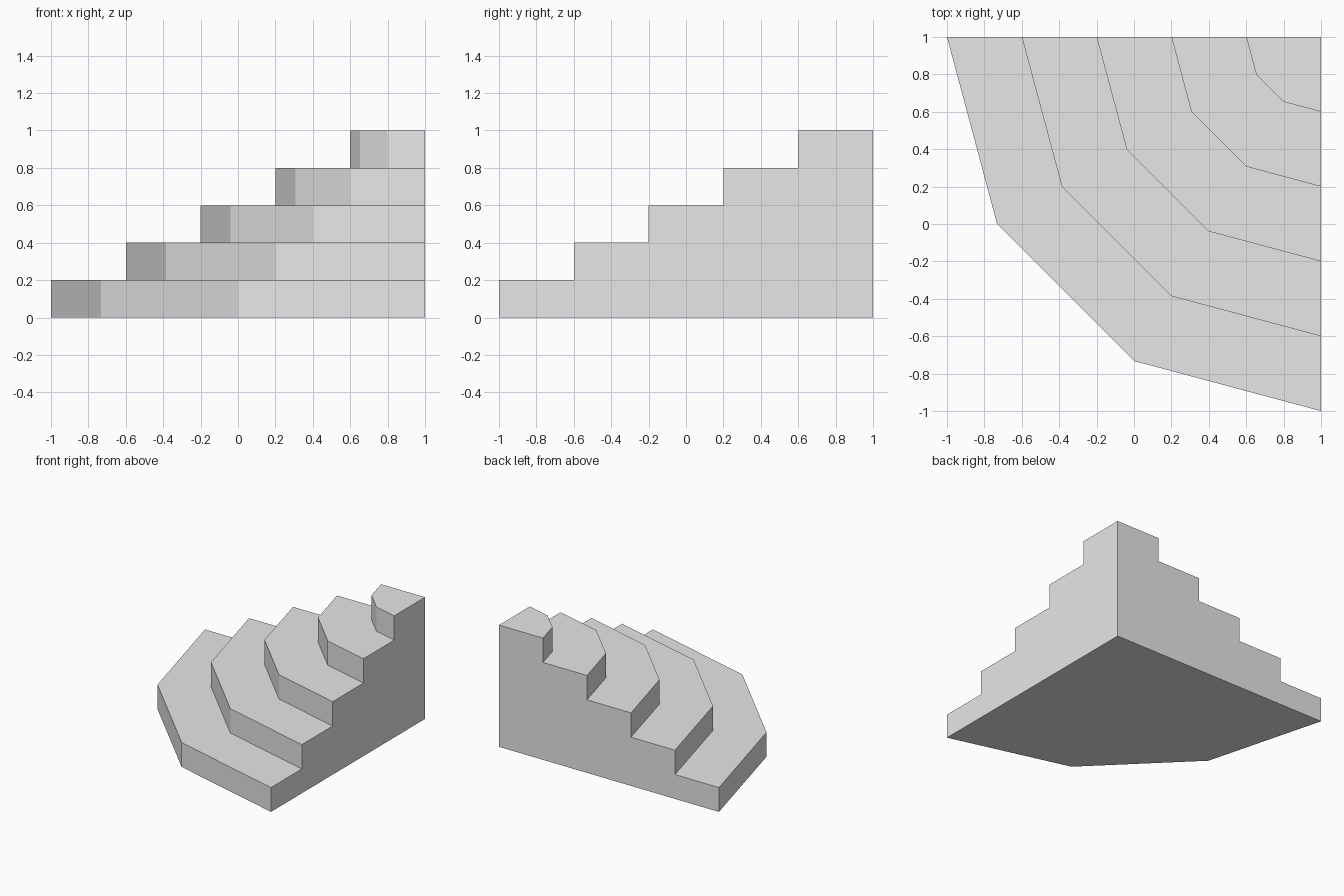
import bpy
import bmesh
from math import cos, sin, radians

cube = bpy.data.objects.get("Cube")
if cube:
    bpy.data.objects.remove(cube, do_unlink=True)

STEPS = 5
RISE = 0.2
TREAD = 0.4
SEGMENTS = 3      # flat sides in each quarter turn
CORNER = 1.0      # x and y of the upright back corner

stone = bpy.data.materials.new("light_grey")
stone.use_nodes = True
grey = (0.8, 0.8, 0.8, 1)
stone.diffuse_color = grey
stone.node_tree.nodes["Principled BSDF"].inputs["Base Color"].default_value = grey

bm = bmesh.new()


def arc(radius, z):
    """Quarter-turn row of vertices around the back corner."""
    angles = [radians(180 + 90 * i / SEGMENTS) for i in range(SEGMENTS + 1)]
    return [bm.verts.new((CORNER + radius * cos(a), CORNER + radius * sin(a), z))
            for a in angles]


# Alternating riser and tread rows, from the ground up
rows = []
for step in range(STEPS):
    radius = TREAD * (STEPS - step)
    rows += [arc(radius, RISE * step), arc(radius, RISE * (step + 1))]

# Risers and treads
for low, high in zip(rows, rows[1:]):
    for i in range(SEGMENTS):
        bm.faces.new((low[i], low[i + 1], high[i + 1], high[i]))

# Underside, top landing and the two stepped straight walls
base = bm.verts.new((CORNER, CORNER, 0))
peak = bm.verts.new((CORNER, CORNER, RISE * STEPS))
bm.faces.new(rows[0] + [base])
bm.faces.new(rows[-1] + [peak])
for end in (0, -1):
    bm.faces.new([row[end] for row in rows] + [peak, base])

bmesh.ops.recalc_face_normals(bm, faces=bm.faces)
mesh = bpy.data.meshes.new("corner_stairs")
bm.to_mesh(mesh)
bm.free()
mesh.materials.append(stone)
stairs = bpy.data.objects.new("corner_stairs", mesh)
bpy.context.collection.objects.link(stairs)
